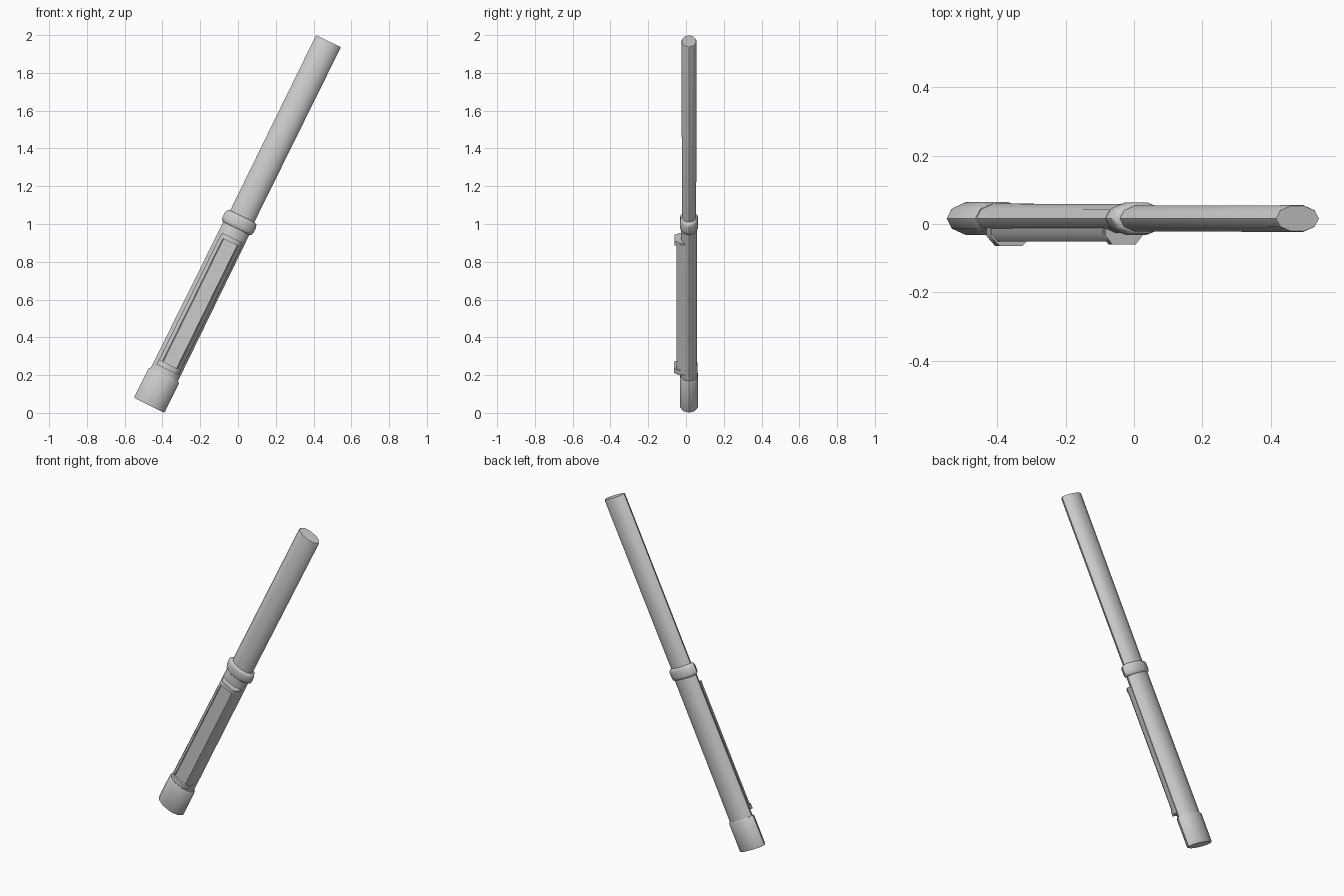
import bpy, bmesh, math
from mathutils import Matrix

if "Cube" in bpy.data.objects:
    bpy.data.objects.remove(bpy.data.objects["Cube"])

# Local frame: x across the rod, y depth, z along the rod; then leaned to the right
LEAN = Matrix.Translation((-0.470, 0.016, 0.040)) @ Matrix.Rotation(math.atan2(0.949, 1.928), 4, 'Y')
SIDES = 10


def finish(name, bm):
    bm.transform(LEAN)
    bmesh.ops.recalc_face_normals(bm, faces=bm.faces)
    mesh = bpy.data.meshes.new(name)
    bm.to_mesh(mesh)
    bm.free()
    ob = bpy.data.objects.new(name, mesh)
    bpy.context.collection.objects.link(ob)
    bpy.ops.object.select_all(action='DESELECT')
    ob.select_set(True)
    bpy.context.view_layer.objects.active = ob
    bpy.ops.object.shade_smooth_by_angle(angle=math.radians(50))
    return ob


def loft(bm, rings):
    """Skin equal-length rings of points and cap both ends."""
    loops = [[bm.verts.new(p) for p in ring] for ring in rings]
    for a, b in zip(loops, loops[1:]):
        for i in range(len(a)):
            j = (i + 1) % len(a)
            bm.faces.new((a[i], a[j], b[j], b[i]))
    bm.faces.new(loops[0][::-1])
    bm.faces.new(loops[-1])


def oval_rod(name, profile):
    """Flattened ten-sided lathe from (width radius, depth radius, height)."""
    bm = bmesh.new()
    angles = [2 * math.pi * i / SIDES for i in range(SIDES)]
    loft(bm, [[(rx * math.cos(a), ry * math.sin(a), z) for a in angles] for rx, ry, z in profile])
    return finish(name, bm)


def front_bar(name, z0, z1, wide, narrow, edge, front, groove=0):
    """Chamfered bar on the front; optionally cut a thin rectangular groove."""
    bm = bmesh.new()
    section = [(-wide, 0), (-wide, edge), (-narrow, front), (narrow, front), (wide, edge), (wide, 0)]
    loft(bm, [[(x + 0.004, y, z) for x, y in section] for z in (z0, z1)])
    if groove:
        bm.faces.ensure_lookup_table()
        face = min(bm.faces, key=lambda f: f.calc_center_median().y)
        bmesh.ops.inset_individual(bm, faces=[face], thickness=0.005)
        bmesh.ops.inset_individual(bm, faces=[face], thickness=0.003, depth=-groove)
        bmesh.ops.inset_individual(bm, faces=[face], thickness=0.004, depth=groove)
    return finish(name, bm)


# Rod sections
oval_rod("end_cap", [(0.088, 0.049, 0), (0.090, 0.051, 0.006), (0.090, 0.051, 0.172), (0.084, 0.047, 0.182)])
oval_rod("lower_tube", [(0.080, 0.046, 0.15), (0.077, 0.044, 1.07)])
oval_rod("collar", [(0.078, 0.042, 1.043), (0.088, 0.048, 1.050), (0.092, 0.050, 1.064),
                    (0.092, 0.050, 1.094), (0.087, 0.047, 1.108), (0.074, 0.041, 1.115)])
oval_rod("upper_tube", [(0.071, 0.040, 1.08), (0.073, 0.041, 2.142), (0.070, 0.039, 2.149)])

# Grip panel on the front, with raised end bars
front_bar("grip_panel", 0.225, 0.980, 0.064, 0.044, -0.045, -0.067, groove=0.006)
front_bar("panel_bottom_bar", 0.212, 0.240, 0.066, 0.038, -0.052, -0.080)
front_bar("panel_top_bar", 0.965, 0.990, 0.060, 0.038, -0.050, -0.076)
